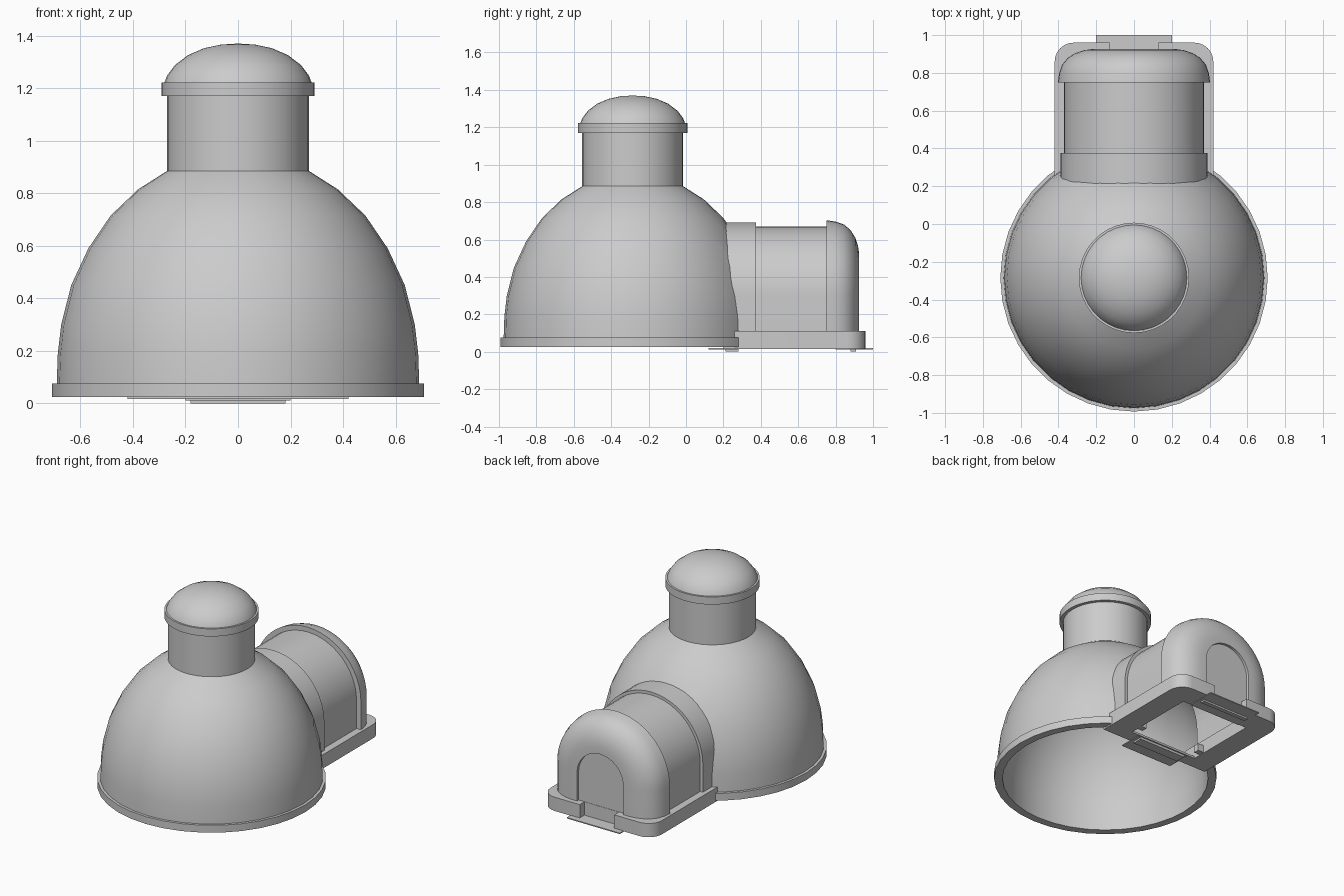
import bpy, bmesh
from math import sin, cos, pi, radians

if "Cube" in bpy.data.objects:
    bpy.data.objects.remove(bpy.data.objects["Cube"])

CY = -0.285      # dome axis in y
ZC = 0.30        # centre height of the tunnel arches


def finish(name, bm, smooth=True):
    bmesh.ops.remove_doubles(bm, verts=bm.verts, dist=1e-5)
    bmesh.ops.recalc_face_normals(bm, faces=bm.faces)
    me = bpy.data.meshes.new(name)
    bm.to_mesh(me)
    bm.free()
    ob = bpy.data.objects.new(name, me)
    bpy.context.collection.objects.link(ob)
    if smooth:
        shade(ob)
    return ob


def shade(ob):
    bpy.ops.object.select_all(action='DESELECT')
    ob.select_set(True)
    bpy.context.view_layer.objects.active = ob
    bpy.ops.object.shade_smooth_by_angle(angle=radians(32))


def skin(name, rings, closed_ring, closed_loop, smooth=True):
    """Join consecutive rings of points with quads."""
    bm = bmesh.new()
    rows = [[bm.verts.new(p) for p in r] for r in rings]
    n, m = len(rows), len(rows[0])
    for i in range(n if closed_loop else n - 1):
        a, b = rows[i], rows[(i + 1) % n]
        for j in range(m if closed_ring else m - 1):
            k = (j + 1) % m
            bm.faces.new((a[j], a[k], b[k], b[j]))
    if not closed_ring:
        bm.faces.new([r[0] for r in rows])
        bm.faces.new([r[-1] for r in rows])
    return finish(name, bm, smooth)


def lathe(name, profile, closed, seg=36):
    rings = [[(max(r, 1e-7) * sin(2 * pi * i / seg), CY - max(r, 1e-7) * cos(2 * pi * i / seg), z)
              for i in range(seg)] for r, z in profile]
    return skin(name, rings, True, closed)


def arch(y, r, z0, seg=24):
    mid = [(r * cos(pi * i / seg), y, ZC + r * sin(pi * i / seg)) for i in range(seg + 1)]
    return [(r, y, z0)] + mid + [(-r, y, z0)]


def arch_shell(name, profile, z0, smooth=True):
    return skin(name, [arch(y, r, z0) for y, r in profile], False, True, smooth)


def arch_block(name, r, y0, y1, z0):
    bm = bmesh.new()
    f = bm.faces.new([bm.verts.new(p) for p in arch(y0, r, z0)])
    ext = bmesh.ops.extrude_face_region(bm, geom=[f])
    bmesh.ops.translate(bm, vec=(0, y1 - y0, 0),
                        verts=[v for v in ext['geom'] if isinstance(v, bmesh.types.BMVert)])
    return finish(name, bm, False)


def slab(name, outline, z0, z1):
    bm = bmesh.new()
    f = bm.faces.new([bm.verts.new((x, y, z0)) for x, y in outline])
    ext = bmesh.ops.extrude_face_region(bm, geom=[f])
    bmesh.ops.translate(bm, vec=(0, 0, z1 - z0),
                        verts=[v for v in ext['geom'] if isinstance(v, bmesh.types.BMVert)])
    return finish(name, bm)


def box(name, x0, x1, y0, y1, z0, z1):
    return slab(name, [(x0, y0), (x1, y0), (x1, y1), (x0, y1)], z0, z1)


# Dome shell with neck and base rim, open underneath
curve = [(.27, .885), (.38, .815), (.485, .715), (.57, .59),
         (.635, .45), (.673, .30), (.686, .19), (.69, .075)]
wall = .03
inner = [(r - wall, z - wall * (z / .9) ** 2) for r, z in reversed(curve[:-1])]
dome = lathe("dome", [(.27, 1.19)] + curve +
             [(.708, .075), (.708, .025), (.655, .025)] + inner + [(.24, 1.19)], True)

# Opening from the dome into the tunnel
cutter = arch_block("opening_cutter", .355, .05, .7, -.2)
cutter.hide_render = True
cutter.hide_set(True)
mod = dome.modifiers.new("opening", 'BOOLEAN')
mod.object, mod.operation, mod.solver = cutter, 'DIFFERENCE', 'EXACT'
bpy.ops.object.select_all(action='DESELECT')
dome.select_set(True)
bpy.context.view_layer.objects.active = dome
bpy.ops.object.modifier_apply(modifier="opening")
bpy.data.objects.remove(cutter)
shade(dome)

# Vent cap on the neck
lathe("vent_cap", [(0, 1.37), (.065, 1.366), (.13, 1.352), (.19, 1.326), (.24, 1.288),
                   (.27, 1.248), (.28, 1.222), (.292, 1.222), (.292, 1.17),
                   (.25, 1.17), (.25, 1.19), (0, 1.19)], False)

# Tunnel: collar, barrel and rounded hood around the doorway
arch_shell("tunnel", [(.2, .39), (.375, .39), (.375, .37), (.77, .37), (.77, .355), (.2, .355)], .03)
arch_shell("tunnel_hood", [(.75, .37), (.75, .403), (.80, .396), (.845, .38), (.88, .35), (.905, .31),
                           (.92, .265), (.926, .22), (.926, .175), (.905, .175),
                           (.895, .25), (.86, .33), (.82, .36), (.77, .37)], .03)

# Door panel set back in the doorway
arch_block("door_panel", .20, .885, .908, .02)

# Base frame under the tunnel, notched at the door
R = .1
corner = [(.32 + R * sin(pi / 2 * i / 6), .86 + R * cos(pi / 2 * i / 6)) for i in range(7)]
half = [(.13, .91), (.13, .96)] + corner + [(.42, .2), (.26, .2), (.26, .80)]
slab("base_frame", half + [(-x, y) for x, y in reversed(half)], .016, .11)

# Threshold plates and the strips beneath them
box("rear_threshold", -.2, .2, .80, 1.0, .012, .019)
box("front_threshold", -.2, .2, .12, .28, .012, .019)
box("front_bar", -.27, .27, .2, .29, .016, .03)
box("rear_strip", -.18, .18, .88, .91, 0, .013)
box("front_strip", -.18, .18, .21, .28, 0, .013)

# Small clips at the inner corners of the frame
for side, s in (("left", -1), ("right", 1)):
    a, b = sorted((s * .215, s * .265))
    box(side + "_clip", a, b, .34, .38, .02, .07)
